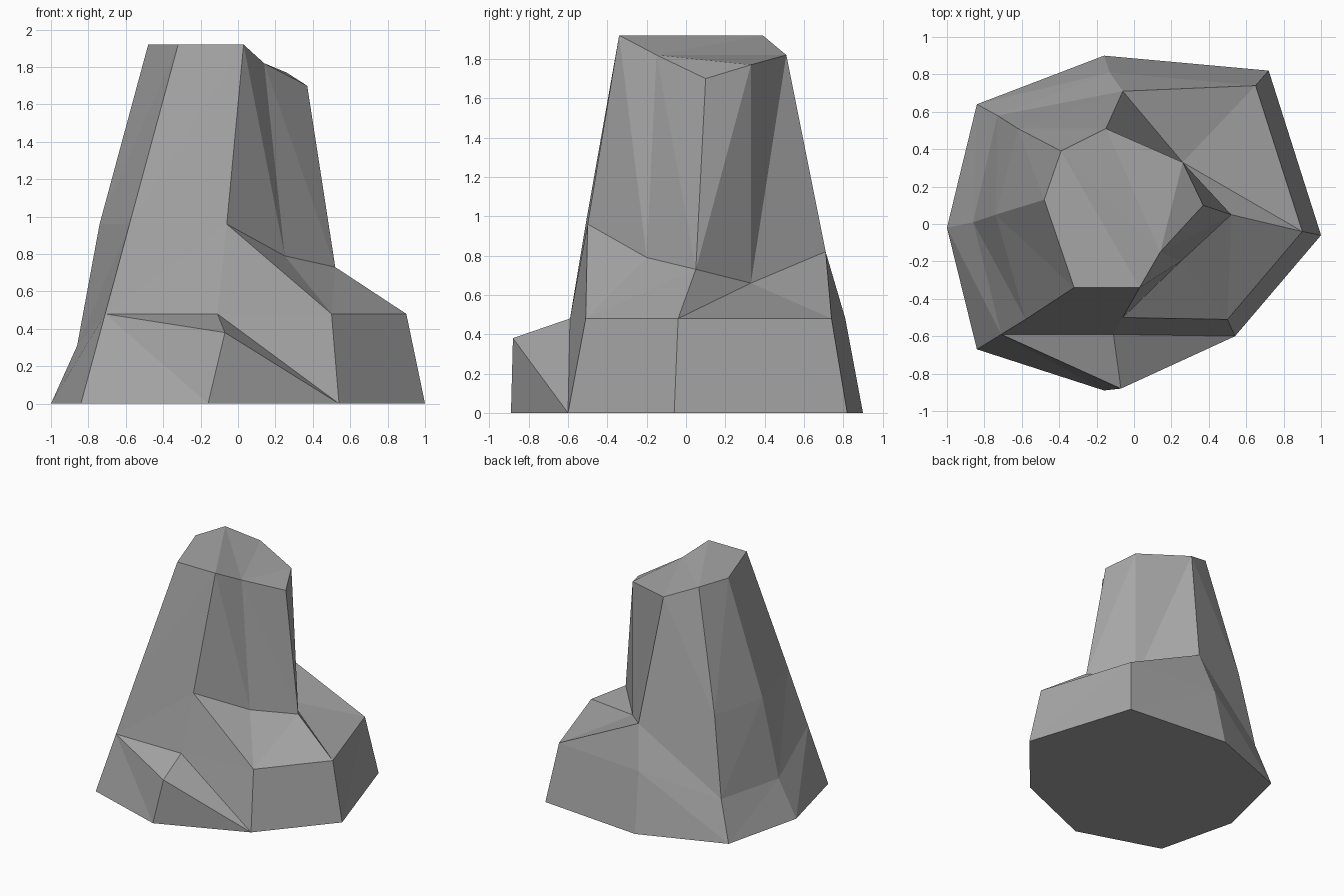
import bpy
import bmesh

default_cube = bpy.data.objects.get("Cube")
if default_cube:
    bpy.data.objects.remove(default_cube, do_unlink=True)


def flat_material(name, value):
    material = bpy.data.materials.new(name)
    material.use_nodes = True
    colour = (value, value, value, 1)
    material.diffuse_color = colour
    material.node_tree.nodes["Principled BSDF"].inputs["Base Color"].default_value = colour
    return material


# Eight-sided cross-sections of the rock, running round from the -x side via the front
ground_outline = [(-1, -.02), (-.84, -.67), (-.16, -.89), (.54, -.6),
                  (1, -.06), (.72, .82), (-.16, .9), (-.84, .64)]
ledge_outline = [(-.86, .01, .31), (-.71, -.59, .48), (-.11, -.59, .48), (.5, -.51, .48),
                 (.9, -.04, .48), (.65, .74, .48), (-.13, .81, .48), (-.73, .58, .32)]
waist_outline = [(-.74, .05, .96), (-.58, -.51, .96), (-.06, -.5, .96), (.25, -.2, .79),
                 (.52, .05, .73), (.26, .33, .66), (-.06, .71, .82), (-.62, .51, .96)]
crown_outline = [(-.48, .13, 1.92), (-.32, -.34, 1.92), (.03, -.34, 1.92), (.14, -.15, 1.82),
                 (.37, .1, 1.7), (.26, .33, 1.77), (-.15, .51, 1.82), (-.39, .39, 1.92)]
front_spur_tip = (-.07, -.88, .38)

bm = bmesh.new()


def add_ring(points):
    return [bm.verts.new(point) for point in points]


def add_band(lower, upper, flipped=(), skipped=()):
    """Join two rings with triangle pairs; flipped sides use the other diagonal."""
    count = len(lower)
    for side in range(count):
        if side in skipped:
            continue
        following = (side + 1) % count
        a, b = lower[side], lower[following]
        c, d = upper[following], upper[side]
        triangles = [(a, b, d), (b, c, d)] if side in flipped else [(a, b, c), (a, c, d)]
        for triangle in triangles:
            bm.faces.new(triangle)


ground = add_ring((x, y, 0) for x, y in ground_outline)
ledge = add_ring(ledge_outline)
waist = add_ring(waist_outline)
crown = add_ring(crown_outline)

# Rock walls, leaving a gap at the front foot for the spur
add_band(ground, ledge, flipped=(6,), skipped=(1, 2))
add_band(ledge, waist, flipped=(2, 6))
add_band(waist, crown, flipped=(2, 3, 6))

# Front spur jutting out from the foot
tip = bm.verts.new(front_spur_tip)
for corners in [
    (ground[1], ground[2], ledge[1]),
    (ground[2], tip, ledge[1]),
    (ground[2], ground[3], tip),
    (tip, ground[3], ledge[2]),
    (ground[3], ledge[3], ledge[2]),
    (ledge[1], tip, ledge[2]),
]:
    bm.faces.new(corners)

# Level crown with a chipped, sloping shoulder
for indices in [(0, 1, 2, 7), (7, 2, 3), (7, 3, 6), (6, 3, 5), (3, 4, 5)]:
    bm.faces.new([crown[index] for index in indices])

# Flat underside
bm.faces.new(list(reversed(ground)))

bmesh.ops.recalc_face_normals(bm, faces=bm.faces[:])
mesh = bpy.data.meshes.new("rock")
bm.to_mesh(mesh)
bm.free()

rock = bpy.data.objects.new("rock", mesh)
mesh.materials.append(flat_material("stone grey", .38))
bpy.context.collection.objects.link(rock)
